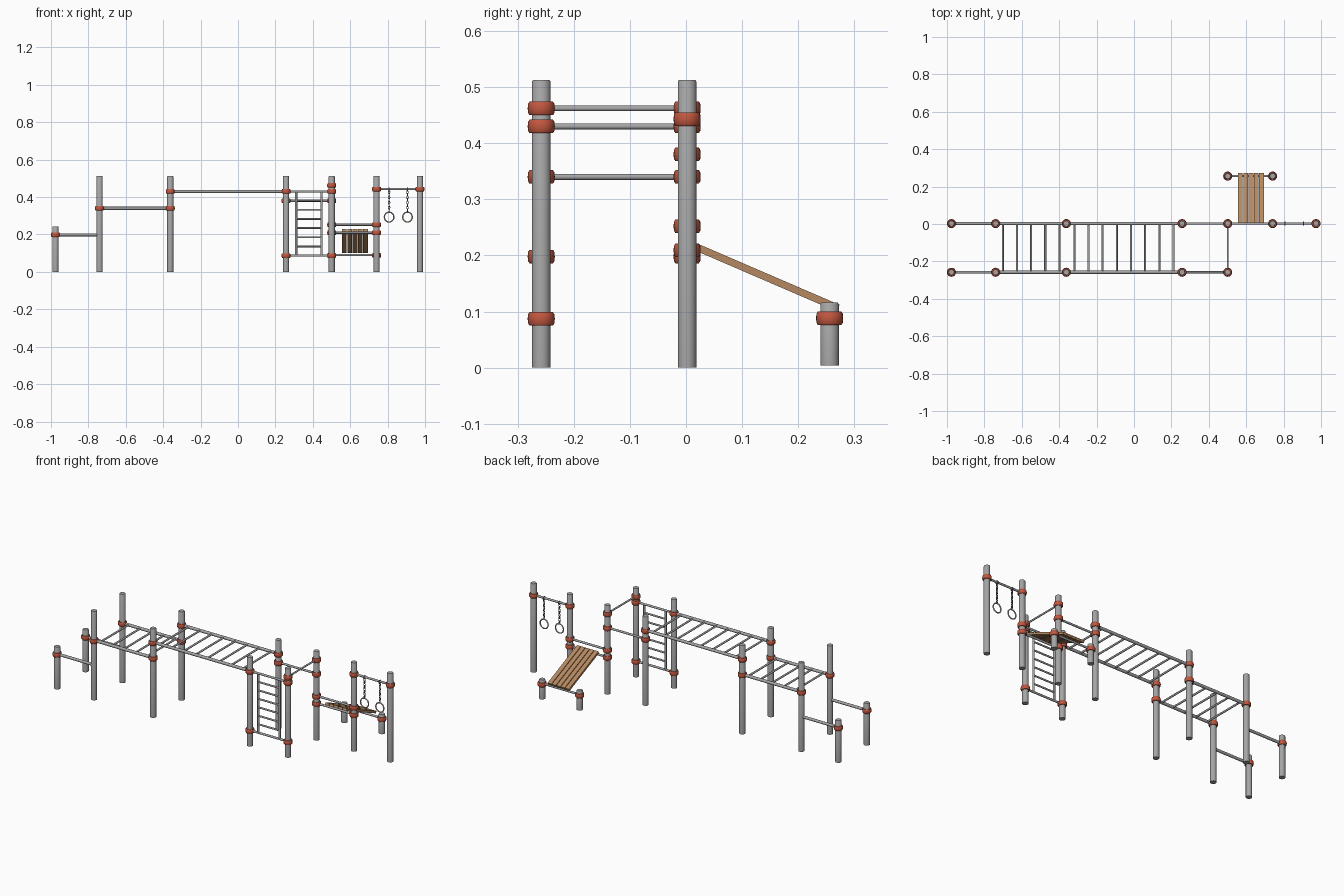
import bpy, bmesh, math
from mathutils import Vector, Matrix

if "Cube" in bpy.data.objects:
    bpy.data.objects.remove(bpy.data.objects["Cube"])


def material(name, rgb):
    m = bpy.data.materials.new(name)
    m.diffuse_color = (*rgb, 1)
    m.use_nodes = True
    m.node_tree.nodes["Principled BSDF"].inputs["Base Color"].default_value = m.diffuse_color
    return m


STEEL = material("grey steel", (0.38, 0.38, 0.38))
RED = material("red collar", (0.54, 0.095, 0.05))
WOOD = material("tan wood", (0.46, 0.25, 0.12))
CHAIN = material("dark chain", (0.13, 0.13, 0.13))
CREAM = material("pale ring", (0.62, 0.58, 0.5))

FRONT, MID, BACK = -0.258, 0.002, 0.256
X = [-0.976, -0.74, -0.362, 0.257, 0.501, 0.741, 0.973]


def finish(name, bm, mat, smooth=True):
    bmesh.ops.recalc_face_normals(bm, faces=bm.faces)
    me = bpy.data.meshes.new(name)
    bm.to_mesh(me)
    bm.free()
    me.materials.append(mat)
    ob = bpy.data.objects.new(name, me)
    bpy.context.collection.objects.link(ob)
    if smooth:
        bpy.context.view_layer.objects.active = ob
        ob.select_set(True)
        bpy.ops.object.shade_smooth_by_angle(angle=math.radians(40))
        ob.select_set(False)
    return ob


def lathe(name, profile, loc, mat, n=24):
    """Solid of revolution round z from (radius, z) points."""
    bm = bmesh.new()
    rings = [[bm.verts.new((loc[0] + r * math.cos(2 * math.pi * i / n),
                            loc[1] + r * math.sin(2 * math.pi * i / n), loc[2] + z))
              for i in range(n)] for r, z in profile]
    for a, b in zip(rings, rings[1:]):
        for i in range(n):
            j = (i + 1) % n
            bm.faces.new((a[i], a[j], b[j], b[i]))
    bm.faces.new(rings[0])
    bm.faces.new(rings[-1])
    return finish(name, bm, mat)


def bar(name, p, q, r=0.0065, mat=STEEL):
    p, q = Vector(p), Vector(q)
    d = q - p
    m = Matrix.Translation((p + q) / 2) @ d.to_track_quat('Z', 'Y').to_matrix().to_4x4()
    bm = bmesh.new()
    bmesh.ops.create_cone(bm, cap_ends=True, segments=14, radius1=r, radius2=r,
                          depth=d.length, matrix=m)
    return finish(name, bm, mat)


def hoop(name, loc, rx, rz, r, mat, turn=0.0, n=32, k=10):
    """Upright oval ring, turned about z."""
    bm = bmesh.new()
    rot = Matrix.Translation(loc) @ Matrix.Rotation(turn, 4, 'Z')
    grid = []
    for i in range(n):
        a = 2 * math.pi * i / n
        row = []
        for j in range(k):
            b = 2 * math.pi * j / k
            o = r * math.cos(b)
            row.append(bm.verts.new(rot @ Vector(((rx + o) * math.cos(a), r * math.sin(b),
                                                  (rz + o) * math.sin(a)))))
        grid.append(row)
    for i in range(n):
        for j in range(k):
            a, b = grid[i], grid[(i + 1) % n]
            bm.faces.new((a[j], b[j], b[(j + 1) % k], a[(j + 1) % k]))
    return finish(name, bm, mat)


def post(x, y, h, base=0.0):
    lathe("post", [(0.0165, base), (0.0165, h - 0.003), (0.0145, h)], (x, y, 0), STEEL)


def collar(x, y, z):
    lathe("collar", [(0.0165, -0.012), (0.021, -0.012), (0.0235, -0.008), (0.0242, 0),
                     (0.0235, 0.008), (0.021, 0.012), (0.0165, 0.012)], (x, y, z), RED)


# posts
for y in (FRONT, MID):
    post(X[0], y, 0.243)
    for x in X[1:5]:
        post(x, y, 0.513)
for x in X[5:]:
    post(x, MID, 0.513)
for x in X[4:6]:
    post(x, BACK, 0.116, 0.004)

# collars
for y in (FRONT, MID):
    for i, z in ((0, 0.198), (1, 0.34), (2, 0.34), (2, 0.43), (3, 0.43), (4, 0.462)):
        collar(X[i], y, z)
for i, z in ((3, 0.087), (4, 0.087), (4, 0.43)):
    collar(X[i], FRONT, z)
for i, z in ((3, 0.38), (4, 0.38), (4, 0.252), (5, 0.252), (4, 0.209), (5, 0.209),
             (5, 0.443), (6, 0.443)):
    collar(X[i], MID, z)
for i in (4, 5):
    collar(X[i], BACK, 0.088)

# parallel bars and overhead ladder rails
for y in (FRONT, MID):
    bar("dip_bar", (X[0], y, 0.198), (X[1], y, 0.198), 0.008)
    bar("low_ladder_rail", (X[1], y, 0.34), (X[2], y, 0.34), 0.0085)
    bar("high_ladder_rail", (X[2], y, 0.43), (X[3], y, 0.43), 0.0085)

# overhead rungs
for i in range(5):
    x = -0.701 + i * 0.0755
    bar("low_rung", (x, FRONT, 0.34), (x, MID, 0.34), 0.0055)
for i in range(8):
    x = -0.319 + i * 0.0757
    bar("high_rung", (x, FRONT, 0.43), (x, MID, 0.43), 0.0055)

# wall ladder
for z in (0.43, 0.087):
    bar("wall_ladder_bar", (X[3], FRONT, z), (X[4], FRONT, z), 0.006)
for x in (0.311, 0.447):
    bar("wall_ladder_stile", (x, FRONT, 0.087), (x, FRONT, 0.43), 0.006)
for i in range(6):
    z = 0.136 + i * 0.049
    bar("wall_ladder_rung", (0.311, FRONT, z), (0.447, FRONT, z), 0.005)

# single bars
bar("chin_up_bar", (X[4], FRONT, 0.462), (X[4], MID, 0.462), 0.005)
bar("pull_up_bar", (X[3], MID, 0.38), (X[4], MID, 0.38), 0.006)
bar("foot_bar", (X[4], MID, 0.252), (X[5], MID, 0.252), 0.006)
bar("bench_top_bar", (X[4], MID, 0.209), (X[5], MID, 0.209), 0.006)
bar("bench_low_bar", (X[4], BACK, 0.09), (X[5], BACK, 0.09), 0.006)
bar("ring_bar", (X[5], MID, 0.443), (X[6], MID, 0.443), 0.006)

# sloping bench slats
top, low = Vector((0, 0.002, 0.222)), Vector((0, 0.271, 0.106))
slope = low - top
tilt = math.atan2(slope.z, slope.y)
for i in range(5):
    bm = bmesh.new()
    m = (Matrix.Translation((top + low) / 2 + Vector((0.569 + i * 0.0282, 0, 0)))
         @ Matrix.Rotation(tilt, 4, 'X') @ Matrix.Diagonal((0.0245, slope.length, 0.013, 1)))
    bmesh.ops.create_cube(bm, size=1, matrix=m)
    finish("bench_slat", bm, WOOD, False)

# hanging rings on chains
for x in (0.808, 0.906):
    hoop("chain_loop", (x, MID, 0.441), 0.009, 0.009, 0.0025, CHAIN, math.pi / 2, 16, 6)
    for i in range(8):
        hoop("chain_link", (x, MID, 0.426 - i * 0.0138), 0.0045, 0.0085, 0.0019, CHAIN,
             (i % 2) * math.pi / 2, 14, 6)
    hoop("gym_ring", (x, MID, 0.293), 0.0255, 0.0265, 0.0035, CREAM)
